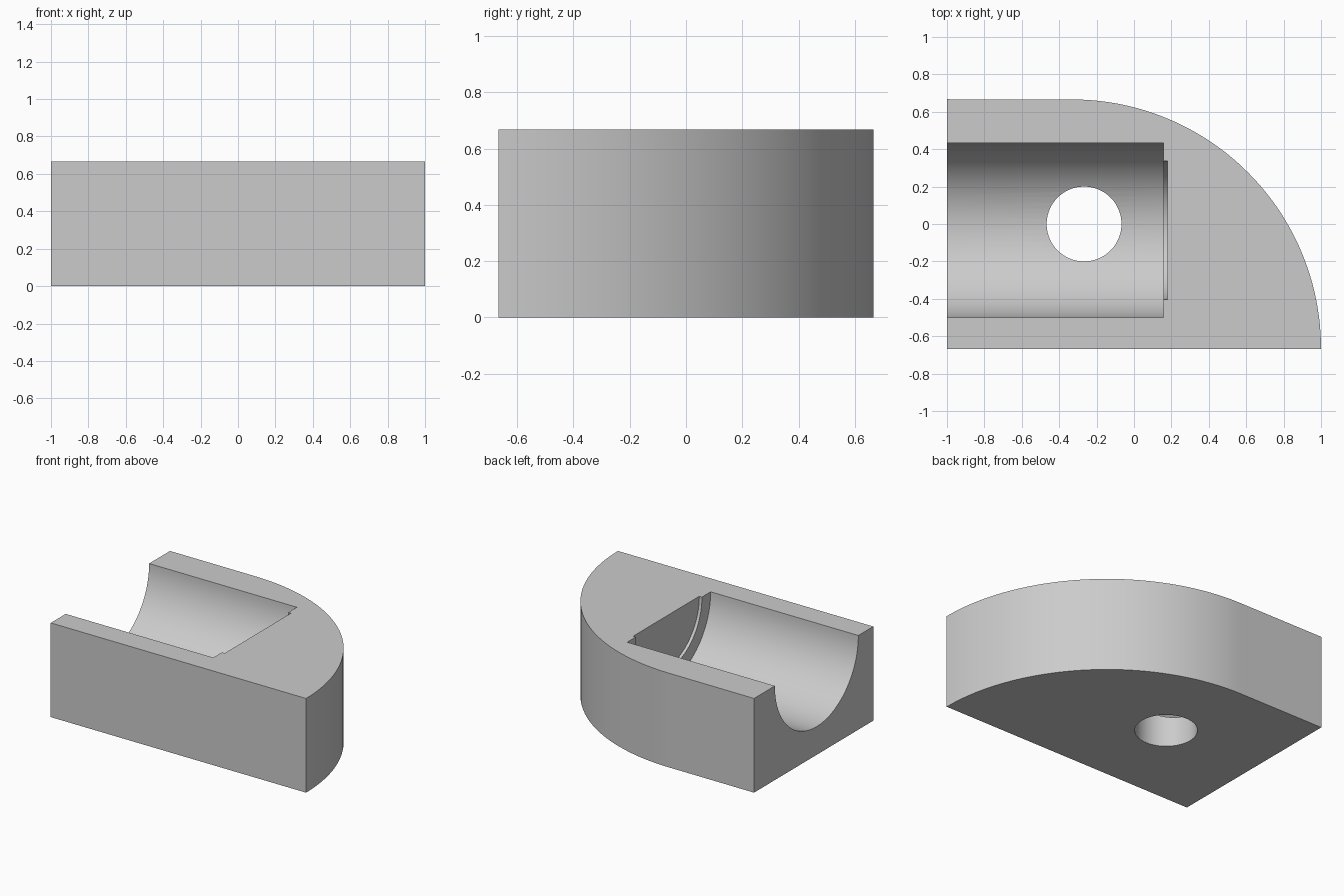
import bpy, bmesh, math
from mathutils import Matrix

cube = bpy.data.objects.get("Cube")
if cube:
    bpy.data.objects.remove(cube, do_unlink=True)

HEIGHT = 0.667
BACK = 0.667
RADIUS = 1.333
CRADLE_Y = -0.033

grey = bpy.data.materials.new("light grey")
grey.use_nodes = True
colour = (0.6, 0.6, 0.6, 1)
grey.diffuse_color = colour
grey.node_tree.nodes["Principled BSDF"].inputs["Base Color"].default_value = colour


def add_object(name, bm):
    bmesh.ops.recalc_face_normals(bm, faces=bm.faces)
    mesh = bpy.data.meshes.new(name)
    bm.to_mesh(mesh)
    bm.free()
    mesh.materials.append(grey)
    obj = bpy.data.objects.new(name, mesh)
    bpy.context.collection.objects.link(obj)
    return obj


def cylinder(name, radius, start, end, axis, centre):
    """Cylinder running from start to end along the x or z axis."""
    bm = bmesh.new()
    turn = Matrix.Rotation(math.pi / 2, 4, "Y") if axis == "x" else Matrix()
    middle = (start + end) / 2
    place = (middle, *centre) if axis == "x" else (*centre, middle)
    bmesh.ops.create_cone(bm, cap_ends=True, segments=96, radius1=radius,
                          radius2=radius, depth=end - start,
                          matrix=Matrix.Translation(place) @ turn)
    return add_object(name, bm)


# Block: straight front and right side, quarter-round back left corner
steps = 48
outline = [(-1, -BACK)]
for i in range(steps + 1):
    a = math.pi / 2 * i / steps
    outline.append((1 - RADIUS + RADIUS * math.cos(a), -BACK + RADIUS * math.sin(a)))
outline.append((-1, BACK))
bm = bmesh.new()
base = bm.faces.new([bm.verts.new((x, y, 0)) for x, y in outline])
top = bmesh.ops.extrude_face_region(bm, geom=[base])
bmesh.ops.translate(bm, vec=(0, 0, HEIGHT),
                    verts=[v for v in top["geom"] if isinstance(v, bmesh.types.BMVert)])
block = add_object("cradle_block", bm)

# Half-round trough, shallow end recess and drain hole
cutters = [
    cylinder("trough_cutter", 0.467, -1.2, 0.157, "x", (CRADLE_Y, HEIGHT)),
    cylinder("recess_cutter", 0.37, -0.5, 0.178, "x", (CRADLE_Y, HEIGHT)),
    cylinder("hole_cutter", 0.2, -0.2, HEIGHT, "z", (-0.267, 0)),
]
bpy.ops.object.select_all(action="DESELECT")
block.select_set(True)
bpy.context.view_layer.objects.active = block
for cutter in cutters:
    mod = block.modifiers.new(cutter.name, "BOOLEAN")
    mod.operation = "DIFFERENCE"
    mod.solver = "EXACT"
    mod.object = cutter
    bpy.ops.object.modifier_apply(modifier=mod.name)
    bpy.data.objects.remove(cutter, do_unlink=True)

bpy.ops.object.shade_smooth_by_angle(angle=math.radians(30))
